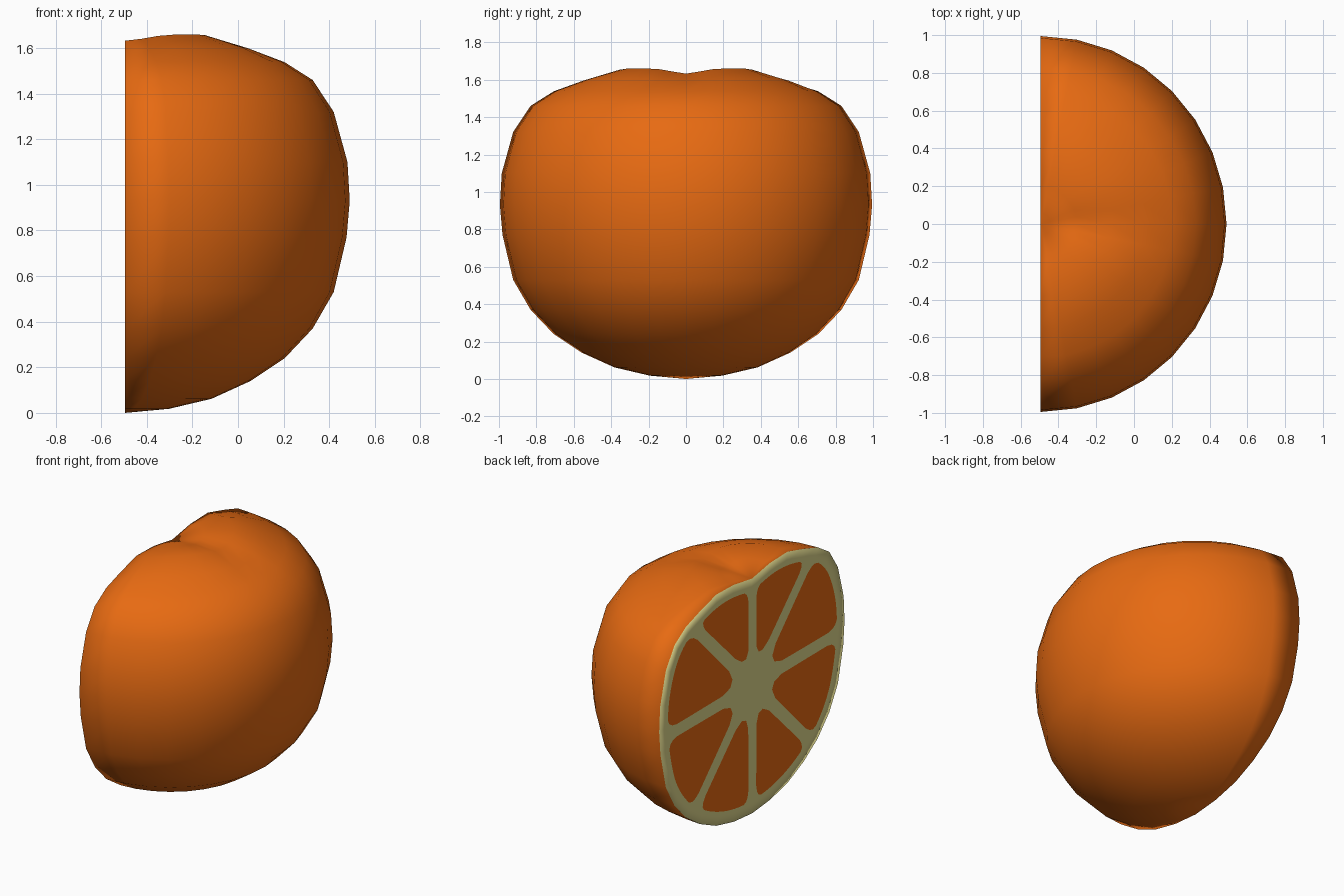
import bpy, bmesh, math

if "Cube" in bpy.data.objects:
    bpy.data.objects.remove(bpy.data.objects["Cube"])

X0 = -0.495          # plane of the cut
CZ = 0.875           # height of the centre of the segments


def material(name, rgb):
    m = bpy.data.materials.new(name)
    m.diffuse_color = (*rgb, 1)
    m.use_nodes = True
    m.node_tree.nodes["Principled BSDF"].inputs["Base Color"].default_value = m.diffuse_color
    return m


rind = material("orange_rind", (0.80, 0.145, 0.006))
pith = material("pale_pith", (0.76, 0.70, 0.27))
flesh = material("orange_flesh", (0.80, 0.145, 0.006))

# profile from bottom to top: (radius, height)
profile = [(0, 0), (.195, .018), (.383, .062), (.556, .14), (.707, .24), (.831, .37),
           (.924, .53), (.981, .77), (.995, .93), (.985, 1.1), (.924, 1.32), (.831, 1.46),
           (.707, 1.54), (.556, 1.605), (.383, 1.66), (.195, 1.658), (0, 1.655)]


def point(r, z, a):
    """Point on the skin, with the dimple pressed into the top."""
    dx, y = r * math.cos(a) * .99, r * math.sin(a)
    if z > 1.5:
        z -= .03 * (math.exp(-(y / .1) ** 2) + math.exp(-(dx / .12) ** 2)) * max(0, 1 - (r / .72) ** 4)
    return (X0 + dx, y, z)


# half fruit: half a revolution, closed by the cut face
bm = bmesh.new()
N = 16
angles = [-math.pi / 2 + math.pi * i / N for i in range(N + 1)]
rings = []
for r, z in profile:
    if r == 0:
        rings.append([bm.verts.new(point(r, z, 0))] * (N + 1))
    else:
        rings.append([bm.verts.new(point(r, z, a)) for a in angles])
for lo, hi in zip(rings, rings[1:]):
    for i in range(N):
        vs = list(dict.fromkeys((lo[i], lo[i + 1], hi[i + 1], hi[i])))
        bm.faces.new(vs)
outline = [g[N] for g in rings] + [g[0] for g in rings[-2:0:-1]]
edge = [(v.co.y, v.co.z) for v in outline]
cut = bm.faces.new(outline)
bmesh.ops.recalc_face_normals(bm, faces=bm.faces)
cut.material_index = 1
ring = bmesh.ops.inset_region(bm, faces=[cut], thickness=.07)["faces"]
for f in ring:
    f.material_index = 1
for f in bm.faces:
    f.smooth = True
me = bpy.data.meshes.new("half_fruit")
bm.to_mesh(me)
bm.free()
me.materials.append(rind)
me.materials.append(pith)
bpy.context.collection.objects.link(bpy.data.objects.new("half_fruit", me))


def reach(a):
    """Distance from the segment centre to the outline in direction a."""
    c, s = math.cos(a), math.sin(a)
    for (y1, z1), (y2, z2) in zip(edge, edge[1:] + edge[:1]):
        z1, z2 = z1 - CZ, z2 - CZ
        d1, d2 = c * z1 - s * y1, c * z2 - s * y2
        if d1 * d2 <= 0 and d1 != d2:
            t = d1 / (d1 - d2)
            along = c * (y1 + t * (y2 - y1)) + s * (z1 + t * (z2 - z1))
            if along > 0:
                return along
    return .8


def soften(p):
    """Round the corners of a closed polygon."""
    out = []
    for (a, b), (c, d) in zip(p, p[1:] + p[:1]):
        out += [(a * .75 + c * .25, b * .75 + d * .25), (a * .25 + c * .75, b * .25 + d * .75)]
    return out


# eight flesh segments as thin plates on the cut face
bm = bmesh.new()
W, STEP = .042, math.pi / 4
for k in range(8):
    a0 = k * STEP + 1e-3
    polar = [(.12, a0 + STEP / 2)]
    for t in (0, .25, .5, .75, 1):
        a = a0 + STEP * t
        R = reach(a) - .085
        gap = math.asin(W / R) * (1 - 2 * t)
        a += gap
        R = reach(a) - .085
        side = (R * .72, a0 + STEP * t + math.asin(W / (R * .72)) * (1 - 2 * t))
        if t == 0:
            polar += [side, (R, a)]
        elif t == 1:
            polar += [(R, a), side]
        else:
            polar.append((R, a))
    pts = [(r * math.cos(a), CZ + r * math.sin(a)) for r, a in polar]
    pts = soften(soften(pts))
    f = bm.faces.new([bm.verts.new((X0 - .004, y, z)) for y, z in pts])
    f.normal_update()
    if f.normal.x > 0:
        f.normal_flip()
me = bpy.data.meshes.new("flesh_segments")
bm.to_mesh(me)
bm.free()
me.materials.append(flesh)
bpy.context.collection.objects.link(bpy.data.objects.new("flesh_segments", me))
